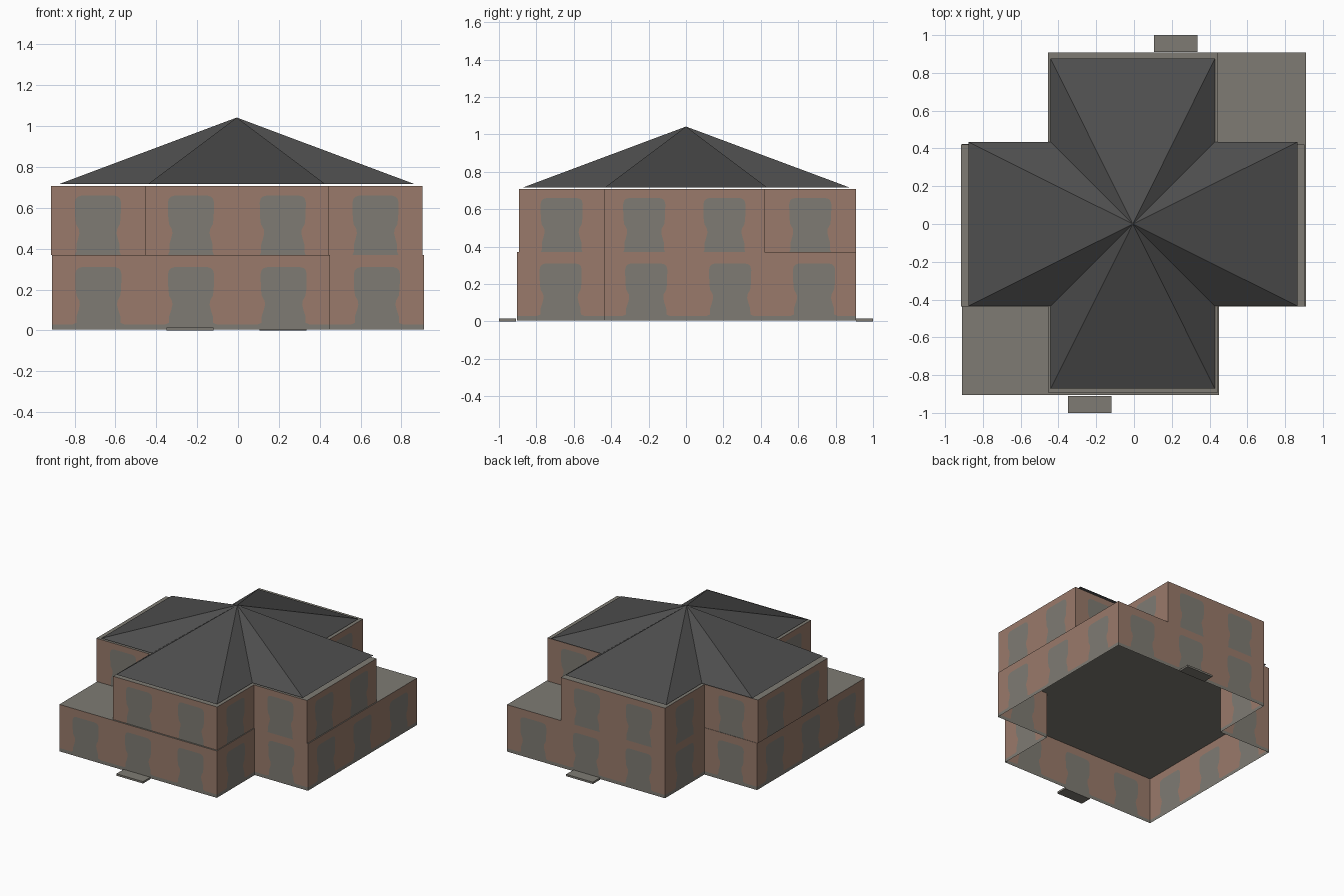
import bpy, bmesh
from mathutils import Vector

if "Cube" in bpy.data.objects:
    bpy.data.objects.remove(bpy.data.objects["Cube"])


def material(name, rgb):
    m = bpy.data.materials.new(name)
    m.diffuse_color = (*rgb, 1)
    m.use_nodes = True
    m.node_tree.nodes["Principled BSDF"].inputs["Base Color"].default_value = m.diffuse_color
    return m


BRICK = material("brick", (0.32, 0.195, 0.145))
GREY = material("warm grey", (0.21, 0.198, 0.172))
SLATE = material("dark slate", (0.076, 0.076, 0.076))


def finish(name, bm, mats):
    me = bpy.data.meshes.new(name)
    bm.to_mesh(me)
    bm.free()
    for m in mats:
        me.materials.append(m)
    ob = bpy.data.objects.new(name, me)
    bpy.context.collection.objects.link(ob)
    return ob


def walls(name, outline, rows, z_top, z_base=None):
    """Sheet walls round an outline; each bay has one curved window cut in.
    rows = (z, half width of the window), from the bottom up."""
    bm = bmesh.new()

    def quad(p, u, a, b, c, d, z0, z1, mat):
        pts = ((a, z0), (b, z0), (c, z1), (d, z1))
        f = bm.faces.new([bm.verts.new((p.x + u.x * s, p.y + u.y * s, z)) for s, z in pts])
        f.material_index = mat

    for i, p in enumerate(outline):
        p, q = Vector(p), Vector(outline[(i + 1) % len(outline)])
        n = max(1, round((q - p).length / 0.45))
        u = (q - p).normalized()
        w = (q - p).length / n
        for k in range(n):
            a, b = k * w, (k + 1) * w
            m = (a + b) / 2
            for (z0, h0), (z1, h1) in zip(rows, rows[1:]):
                quad(p, u, a, m - h0, m - h1, a, z0, z1, 0)
                quad(p, u, m - h0, m + h0, m + h1, m - h1, z0, z1, 1)
                quad(p, u, m + h0, b, b, m + h1, z0, z1, 0)
            z, h = rows[-1]
            for s, t in ((a, m - h), (m - h, m + h), (m + h, b)):
                quad(p, u, s, t, t, s, z, z_top, 0)
            # grey plinth strip under the bay
            if z_base is not None:
                for s, t in ((a, m - rows[0][1]), (m - rows[0][1], m + rows[0][1]), (m + rows[0][1], b)):
                    quad(p, u, s, t, t, s, z_base, rows[0][0], 1)
    bmesh.ops.remove_doubles(bm, verts=bm.verts, dist=0.0005)
    return finish(name, bm, (BRICK, GREY))


def slab(name, outline, z):
    bm = bmesh.new()
    bm.faces.new([bm.verts.new((x, y, z)) for x, y in outline])
    return finish(name, bm, (GREY,))


def cross(x0, x1, y0, y1, ax0, ax1, ay0, ay1):
    """Plus-shaped outline, counter-clockwise; a* are the arm edges."""
    return [(ax0, y0), (ax1, y0), (ax1, ay0), (x1, ay0), (x1, ay1), (ax1, ay1),
            (ax1, y1), (ax0, y1), (ax0, ay1), (x0, ay1), (x0, ay0), (ax0, ay0)]


# ground floor: square with two opposite corners cut out, open underneath
ground = [(-0.91, -0.904), (0.45, -0.904), (0.45, -0.437), (0.91, -0.437),
          (0.91, 0.909), (-0.455, 0.909), (-0.455, 0.423), (-0.91, 0.423)]
window = [(0.125, 0.091), (0.145, 0.093), (0.17, 0.107), (0.20, 0.111),
          (0.275, 0.113), (0.295, 0.108), (0.305, 0.098), (0.31, 0.08)]
walls("ground_floor_walls", ground,
      [(0.03, 0.125), (0.037, 0.108), (0.07, 0.107), (0.10, 0.097)] + window, 0.37, 0.004)
slab("ground_floor_flat_roof", ground, 0.37)

# upper floor: plus shape
upper = cross(-0.916, 0.902, -0.892, 0.909, -0.455, 0.444, -0.438, 0.42)
walls("upper_floor_walls", upper,
      [(0.37, 0.112), (0.385, 0.106), (0.42, 0.106), (0.45, 0.097)]
      + [(z + 0.35, h) for z, h in window], 0.707)
slab("upper_floor_ceiling", upper, 0.707)

# roof: fan of facets from the eaves up to one apex
bm = bmesh.new()
eaves = [bm.verts.new((x, y, 0.716)) for x, y in
         cross(-0.877, 0.865, -0.872, 0.875, -0.441, 0.428, -0.434, 0.434)]
apex = bm.verts.new((-0.006, 0, 1.042))
for a, b in zip(eaves, eaves[1:] + eaves[:1]):
    bm.faces.new((a, b, apex))
finish("roof", bm, (SLATE,))

# doorsteps front and back
for name, x, y in (("front_step", -0.235, -0.955), ("back_step", 0.22, 0.955)):
    bm = bmesh.new()
    bmesh.ops.create_cube(bm, size=1)
    for v in bm.verts:
        v.co = (x + v.co.x * 0.23, y + v.co.y * 0.09, 0.0075 + v.co.z * 0.015)
    finish(name, bm, (GREY,))
